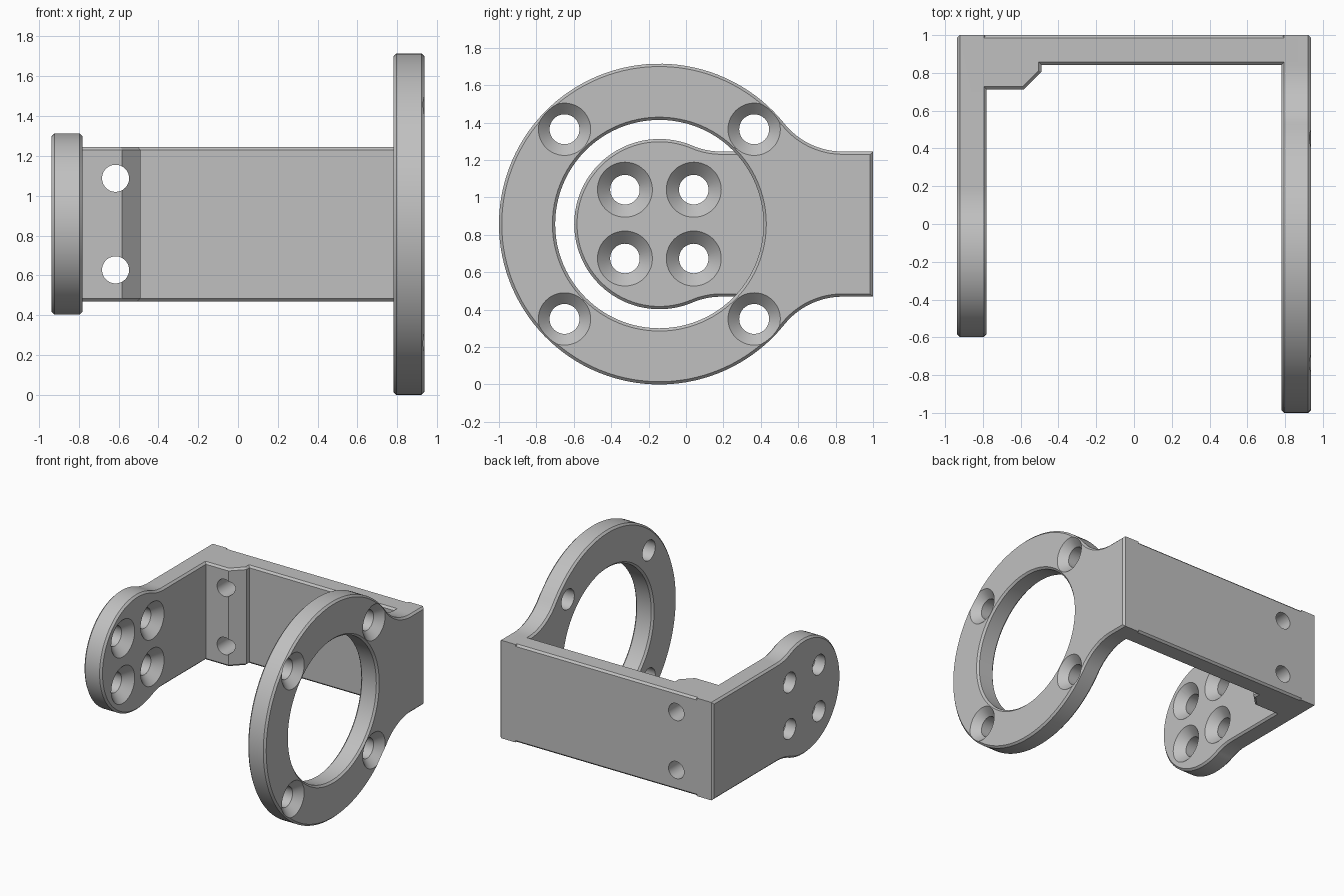
import bpy, bmesh
from math import sin, cos, pi, atan2, sqrt
from mathutils import Vector

if "Cube" in bpy.data.objects:
    bpy.data.objects.remove(bpy.data.objects["Cube"])

# Main dimensions
T = 0.157            # wall thickness
C = 0.015            # edge chamfer
OUT = 0.937          # outer face of both side plates
IN = OUT - T
YC, ZC = -0.1425, 0.8575   # shared axis of ring and disc
H = 0.388            # half height of the arms
FILLET = 0.4
RING_R, DISC_R = 0.8575, 0.455

steel = bpy.data.materials.new("plain_grey")
steel.use_nodes = True
grey = (0.53, 0.53, 0.53, 1)
steel.diffuse_color = grey
steel.node_tree.nodes["Principled BSDF"].inputs["Base Color"].default_value = grey

# Placement of (u, v, w): w is the extrusion axis
AXES = {"x": lambda u, v, w: (w, u, v),
        "y": lambda u, v, w: (v, w, u),
        "z": lambda u, v, w: (u, v, w)}


def arc(cu, cv, r, a0, a1, n):
    return [(cu + r * cos(a0 + (a1 - a0) * i / n),
             cv + r * sin(a0 + (a1 - a0) * i / n)) for i in range(n + 1)]


def inset(poly, d):
    """Move a counter-clockwise outline inwards by d with mitred corners."""
    result = []
    for i, p in enumerate(poly):
        p = Vector(p)
        e0 = (p - Vector(poly[i - 1])).normalized()
        e1 = (Vector(poly[(i + 1) % len(poly)]) - p).normalized()
        n0, n1 = Vector((-e0.y, e0.x)), Vector((-e1.y, e1.x))
        result.append(tuple(p + (n0 + n1) * d / (1 + n0.dot(n1))))
    return result


def loft(bm, sections, axis):
    """Closed solid through sections given as (outline, w)."""
    rings = [[bm.verts.new(AXES[axis](u, v, w)) for u, v in poly]
             for poly, w in sections]
    for a, b in zip(rings, rings[1:]):
        for i in range(len(a)):
            bm.faces.new((a[i - 1], a[i], b[i], b[i - 1]))
    bm.faces.new(rings[0][::-1])
    bm.faces.new(rings[-1])


def make_object(name, bm):
    bmesh.ops.recalc_face_normals(bm, faces=bm.faces)
    mesh = bpy.data.meshes.new(name)
    bm.to_mesh(mesh)
    bm.free()
    mesh.materials.append(steel)
    obj = bpy.data.objects.new(name, mesh)
    bpy.context.collection.objects.link(obj)
    return obj


def chamfered_prism(name, poly, lo, hi, axis):
    bm = bmesh.new()
    small = inset(poly, C)
    loft(bm, [(small, lo), (poly, lo + C), (poly, hi - C), (small, hi)], axis)
    return make_object(name, bm)


def lathe(bm, u, v, profile, axis, n=48):
    """Turned cutter from (w, radius) pairs."""
    loft(bm, [(arc(u, v, r, 0, 2 * pi, n)[:-1], w) for w, r in profile], axis)


def plate_outline(radius):
    """Disc blended by fillets into a straight arm reaching the back."""
    dx = sqrt((radius + FILLET) ** 2 - (H + FILLET) ** 2)
    a = atan2(H + FILLET, dx)
    top = arc(YC + dx, ZC + H + FILLET, FILLET, 1.5 * pi, pi + a, 16)
    disc = arc(YC, ZC, radius, a, 2 * pi - a, 96)
    low = arc(YC + dx, ZC - H - FILLET, FILLET, pi - a, 0.5 * pi, 16)
    return [(1, ZC - H), (1, ZC + H)] + top + disc[1:-1] + low


def boolean(target, tool, operation):
    mod = target.modifiers.new(operation.lower(), "BOOLEAN")
    mod.operation, mod.object, mod.solver = operation, tool, "EXACT"
    bpy.context.view_layer.objects.active = target
    bpy.ops.object.modifier_apply(modifier=mod.name)
    bpy.data.objects.remove(tool)


# Back wall with the thickened inner corner
back = [(-0.88, 0.713), (-0.583, 0.713), (-0.49, 0.806), (-0.49, 1 - T),
        (0.88, 1 - T), (0.88, 1), (-0.88, 1)]
bracket = chamfered_prism("bracket", back, ZC - H, ZC + H, "z")

# Side plates
ring_plate = chamfered_prism("ring_plate", plate_outline(RING_R), IN, OUT, "x")
disc_plate = chamfered_prism("disc_plate", plate_outline(DISC_R), -OUT, -IN, "x")
boolean(bracket, ring_plate, "UNION")
boolean(bracket, disc_plate, "UNION")

# Large bore with chamfered rims
holes = bmesh.new()
bore = 0.557
lathe(holes, YC, ZC, [(IN - 0.05, bore + C), (IN, bore + C), (IN + C, bore),
                      (OUT - C, bore), (OUT, bore + C), (OUT + 0.05, bore + C)],
      "x", 96)


# Countersunk screw holes, four per plate, sunk from the +x face
def countersunk(offset, face, r, rim):
    depth = rim - r
    for su in (-1, 1):
        for sv in (-1, 1):
            lathe(holes, YC + su * offset, ZC + sv * offset,
                  [(face - T - 0.05, r), (face - depth, r),
                   (face + 0.003, rim + 0.003)], "x")


countersunk(0.507, OUT, 0.08, 0.14)
countersunk(0.184, -IN, 0.079, 0.147)

# Two plain holes through the back wall
for s in (-1, 1):
    lathe(holes, ZC + s * 0.23, -0.615, [(0.6, 0.068), (1.1, 0.068)], "y")

cutters = make_object("hole_cutters", holes)
cutters.hide_render = True
boolean(bracket, cutters, "DIFFERENCE")

# Smooth the round walls, keep the chamfers crisp
bpy.ops.object.select_all(action="DESELECT")
bracket.select_set(True)
bpy.context.view_layer.objects.active = bracket
bpy.ops.object.shade_smooth_by_angle()
